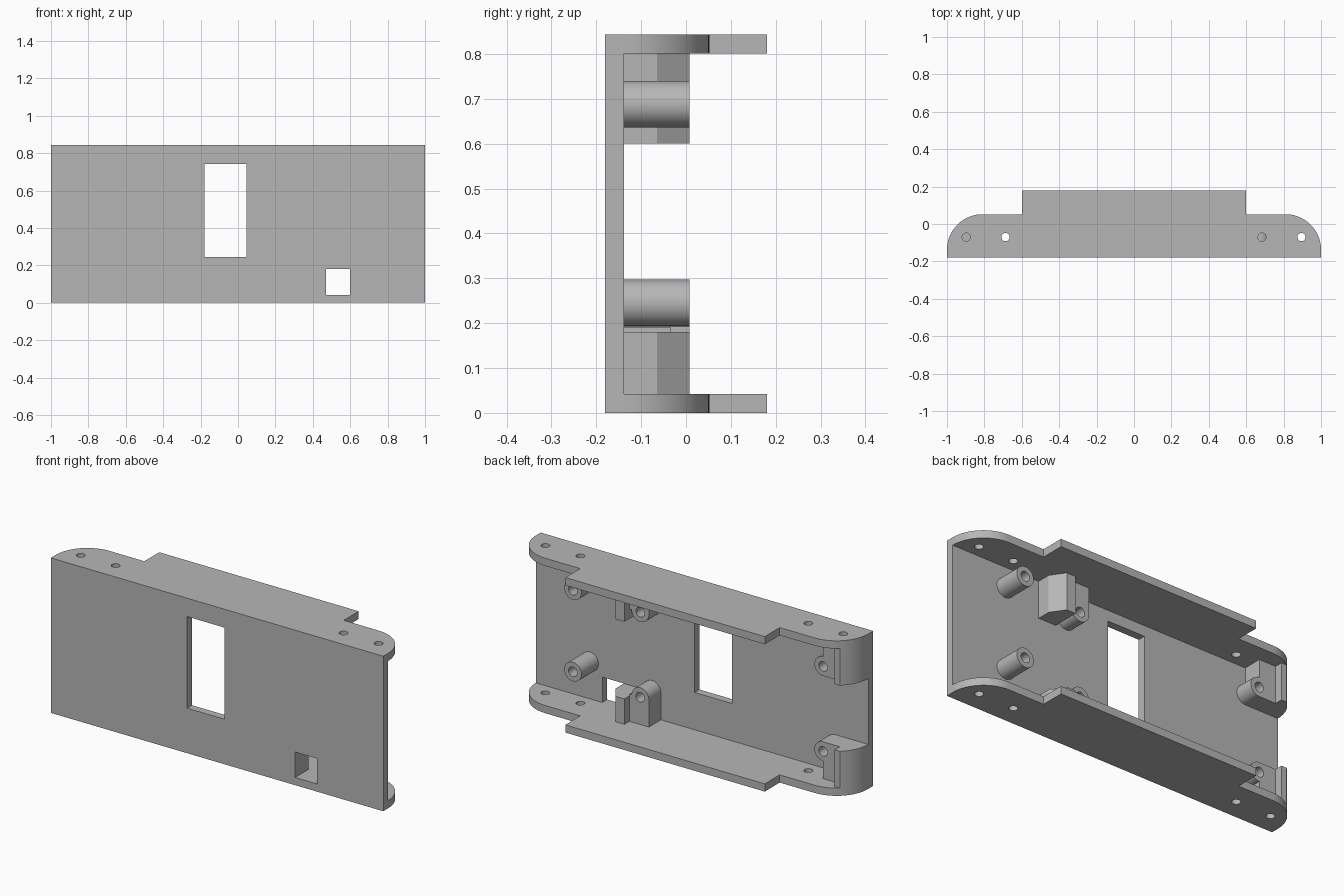
import bpy, bmesh, math
from mathutils import Vector

if "Cube" in bpy.data.objects:
    bpy.data.objects.remove(bpy.data.objects["Cube"], do_unlink=True)

grey = bpy.data.materials.new("plain grey")
grey.use_nodes = True
grey.diffuse_color = (0.47, 0.47, 0.47, 1)
grey.node_tree.nodes["Principled BSDF"].inputs["Base Color"].default_value = grey.diffuse_color

HEIGHT, WALL = 0.843, 0.042
FRONT, INNER = -0.18, -0.138       # outer and inner faces of the front plate
TIP, RECESS = 0.008, -0.035        # depths of the long and the short mounts
LOW, HIGH = WALL, HEIGHT - WALL    # inner faces of the flanges
CORNER = 0.19                      # radius of the rounded ends


def finish(name, bm, smooth=False):
    bmesh.ops.recalc_face_normals(bm, faces=bm.faces)
    mesh = bpy.data.meshes.new(name)
    bm.to_mesh(mesh)
    bm.free()
    mesh.materials.append(grey)
    ob = bpy.data.objects.new(name, mesh)
    bpy.context.collection.objects.link(ob)
    return ob


def prism(name, outline, z0, z1):
    """Extrude a plan outline upwards."""
    bm = bmesh.new()
    face = bm.faces.new([bm.verts.new((x, y, z0)) for x, y in outline])
    new = bmesh.ops.extrude_face_region(bm, geom=[face])["geom"]
    bmesh.ops.translate(bm, vec=(0, 0, z1 - z0),
                        verts=[v for v in new if isinstance(v, bmesh.types.BMVert)])
    return finish(name, bm)


def box(name, x0, x1, y0, y1, z0, z1):
    return prism(name, [(x0, y0), (x1, y0), (x1, y1), (x0, y1)], z0, z1)


def rod(name, start, end, radius):
    """Cylinder between two points."""
    a, b = Vector(start), Vector(end)
    bm = bmesh.new()
    bmesh.ops.create_cone(bm, cap_ends=True, segments=40, radius1=radius,
                          radius2=radius, depth=(b - a).length)
    bmesh.ops.rotate(bm, verts=bm.verts,
                     matrix=Vector((0, 0, 1)).rotation_difference(b - a).to_matrix())
    bmesh.ops.translate(bm, verts=bm.verts, vec=(a + b) / 2)
    return finish(name, bm)


def select(ob):
    bpy.ops.object.select_all(action="DESELECT")
    ob.select_set(True)
    bpy.context.view_layer.objects.active = ob


def cut(target, cutters):
    """Subtract the cutters and remove them."""
    select(target)
    for c in cutters:
        c.hide_render = True
        mod = target.modifiers.new("cut", "BOOLEAN")
        mod.operation, mod.solver, mod.object = "DIFFERENCE", "EXACT", c
        bpy.ops.object.modifier_apply(modifier=mod.name)
        bpy.data.objects.remove(c, do_unlink=True)


def arc(first, last, steps=20):
    """Points on the rounded +x end, angles in radians."""
    return [(1 - CORNER + CORNER * math.cos(t), INNER + CORNER * math.sin(t))
            for t in (first + (last - first) * i / steps for i in range(steps + 1))]


# Front plate with its two windows
plate = box("front_plate", -1, 1, FRONT, INNER, 0, HEIGHT)
cut(plate, [box("window_cutter", -0.18, 0.045, -0.3, 0, 0.245, 0.743),
            box("port_cutter", 0.47, 0.6, -0.3, 0, LOW, 0.18)])

# Top and bottom flanges with rounded ends, a raised tab and screw holes
half = arc(0, math.pi / 2) + [(0.6, INNER + CORNER), (0.6, 0.18)]
outline = half + [(-x, y) for x, y in reversed(half)]
parts = [plate]
for name, z in (("bottom_flange", 0), ("top_flange", HIGH)):
    flange = prism(name, outline, z, z + WALL)
    cut(flange, [rod("hole_cutter", (x, -0.07, z - 0.1), (x, -0.07, z + 0.1), 0.022)
                 for x in (-0.897, -0.687, 0.684, 0.895)])
    parts.append(flange)


def drill(ob, x, z, tip):
    cut(ob, [rod("bore_cutter", (x, INNER + 0.01, z), (x, tip + 0.05, z), 0.026)])
    parts.append(ob)


def mount(name, x, z, tip):
    drill(rod(name, (x, INNER - 0.01, z), (x, tip, z), 0.052), x, z, tip)


# Free-standing posts on the left side
for level, z in (("lower", 0.245), ("upper", 0.688)):
    mount(level + "_post", 0.675, z, TIP)

# Short mounts: one beside a chamfered column, one in the rounded right end
column = [(0.365, INNER), (0.47, INNER), (0.47, -0.065), (0.42, TIP), (0.365, TIP)]
end_angle = math.asin((TIP - INNER) / CORNER)
corner = [(-x, y) for x, y in arc(0, end_angle, 12)]
corner += [(-0.9, TIP), (-0.9, RECESS), (-0.8, RECESS), (-0.8, INNER)]
for level, z, column_z, base_z, corner_z in (
        ("lower", 0.19, (LOW, 0.18), (LOW, 0.19), (LOW, 0.242)),
        ("upper", 0.652, (0.6, HIGH), (0.652, HIGH), (0.6, HIGH))):
    parts.append(prism(level + "_column", column, *column_z))
    mount(level + "_inner_mount", 0.3, z, RECESS)
    drill(box(level + "_mount_base", 0.248, 0.365, INNER, RECESS, *base_z), 0.3, z, RECESS)
    mount(level + "_end_mount", -0.8, z, RECESS)
    drill(prism(level + "_rounded_corner", corner, *corner_z), -0.8, z, RECESS)

# Smooth the round surfaces only
for ob in parts:
    select(ob)
    bpy.ops.object.shade_smooth_by_angle(angle=math.radians(30))
